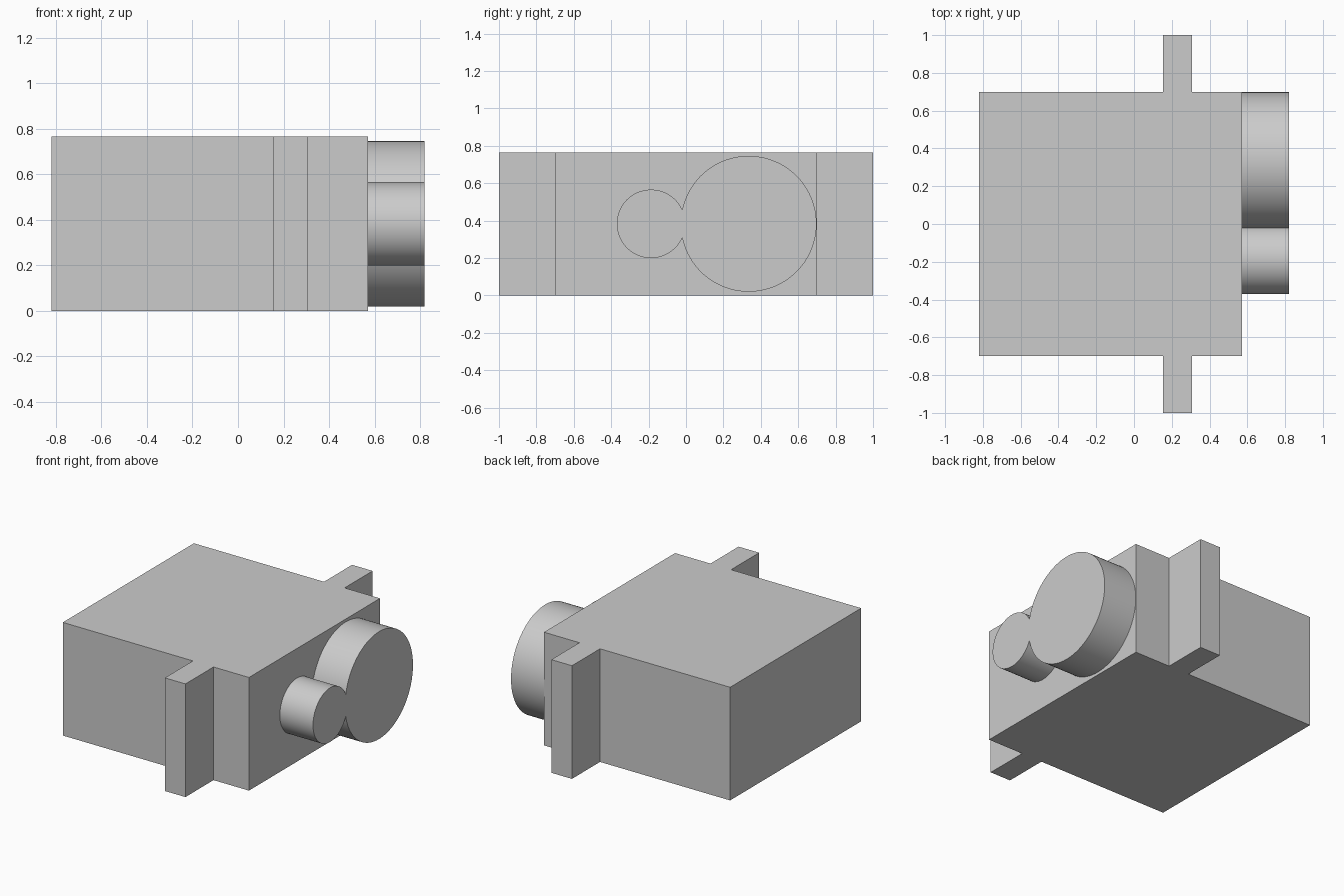
import bpy, bmesh, math
from mathutils import Vector

cube = bpy.data.objects.get("Cube")
if cube:
    bpy.data.objects.remove(cube, do_unlink=True)

grey = bpy.data.materials.new("plain_grey")
grey.use_nodes = True
colour = (0.6, 0.6, 0.6, 1)
grey.diffuse_color = colour
grey.node_tree.nodes["Principled BSDF"].inputs["Base Color"].default_value = colour


def extrude_profile(name, points, direction):
    """Solid made by sweeping a closed outline along a vector."""
    bm = bmesh.new()
    face = bm.faces.new([bm.verts.new(p) for p in points])
    swept = bmesh.ops.extrude_face_region(bm, geom=[face], use_keep_orig=True)
    verts = [v for v in swept["geom"] if isinstance(v, bmesh.types.BMVert)]
    bmesh.ops.translate(bm, verts=verts, vec=Vector(direction))
    bmesh.ops.recalc_face_normals(bm, faces=bm.faces)
    mesh = bpy.data.meshes.new(name)
    bm.to_mesh(mesh)
    bm.free()
    mesh.materials.append(grey)
    obj = bpy.data.objects.new(name, mesh)
    bpy.context.collection.objects.link(obj)
    return obj


def arc(y, z, radius, start, end, steps):
    angles = [start + (end - start) * i / steps for i in range(steps + 1)]
    return [(y + radius * math.cos(a), z + radius * math.sin(a)) for a in angles]


# Housing with a full-height mounting tab on the front and back
HEIGHT = 0.765
LEFT, RIGHT, SIDE = -0.82, 0.572, 0.70
TAB_IN, TAB_OUT, TAB_END = 0.153, 0.307, 1.0
half = [(RIGHT, SIDE), (TAB_OUT, SIDE), (TAB_OUT, TAB_END),
        (TAB_IN, TAB_END), (TAB_IN, SIDE), (LEFT, SIDE)]
outline = half + [(x, -y) for x, y in reversed(half)]
extrude_profile("housing", [(x, y, 0) for x, y in outline], (0, 0, HEIGHT))

# Output boss: a large and a small disc merged into one outline
MID = HEIGHT / 2
Y_BIG, R_BIG, Y_SMALL, R_SMALL = 0.335, 0.363, -0.187, 0.183
gap = Y_BIG - Y_SMALL
a_big = math.acos((gap**2 + R_BIG**2 - R_SMALL**2) / (2 * gap * R_BIG))
a_small = math.acos((gap**2 + R_SMALL**2 - R_BIG**2) / (2 * gap * R_SMALL))
big = arc(Y_BIG, MID, R_BIG, a_big - math.pi, math.pi - a_big, 96)
small = arc(Y_SMALL, MID, R_SMALL, a_small, 2 * math.pi - a_small, 64)
boss = extrude_profile("output_boss",
                       [(RIGHT, y, z) for y, z in big[:-1] + small[:-1]],
                       (0.82 - RIGHT, 0, 0))
bpy.context.view_layer.objects.active = boss
boss.select_set(True)
bpy.ops.object.shade_smooth_by_angle(angle=math.radians(30))
